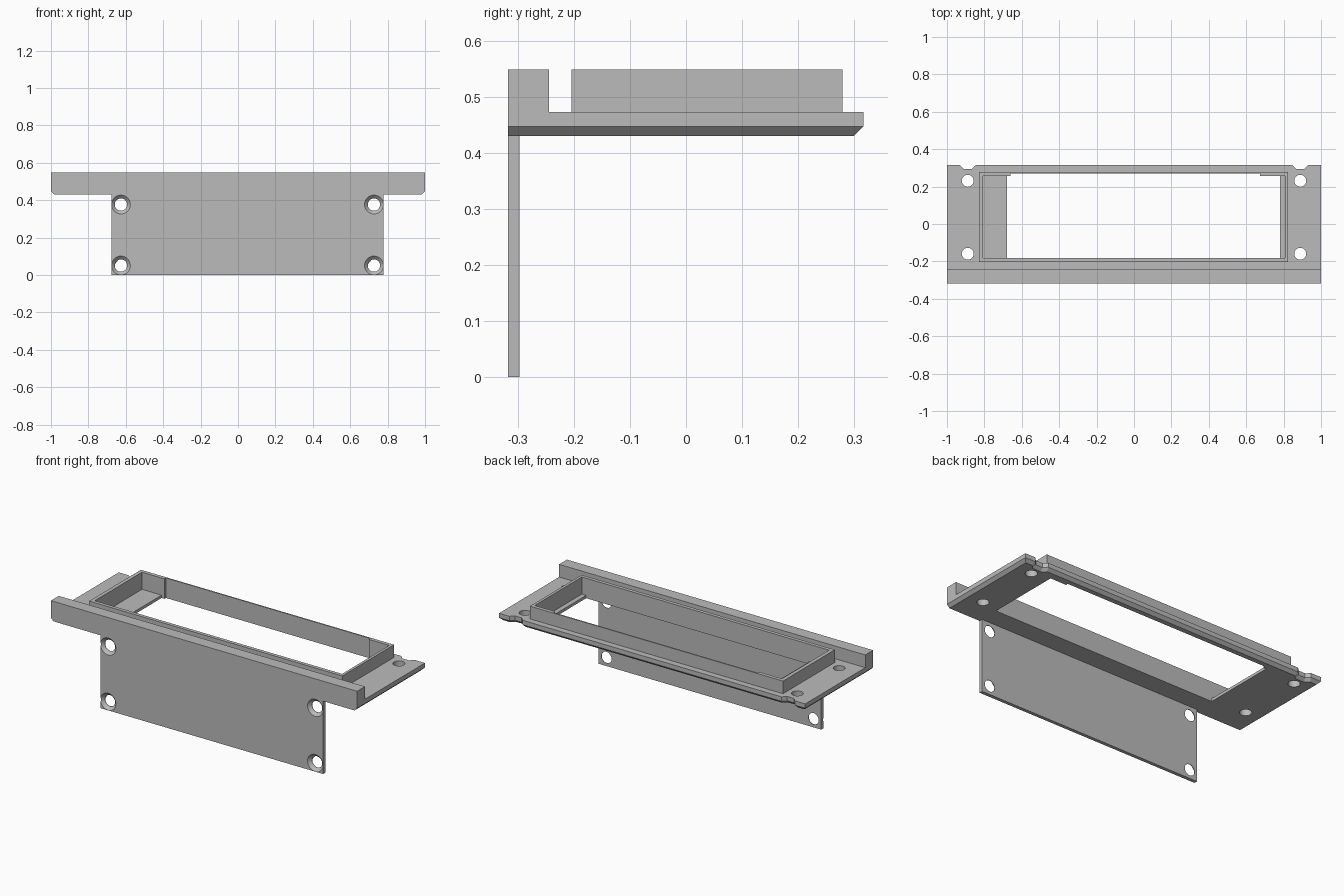
import bpy, bmesh
from math import radians
from mathutils import Matrix

cube = bpy.data.objects.get("Cube")
if cube:
    bpy.data.objects.remove(cube, do_unlink=True)

grey = bpy.data.materials.new("plain grey")
grey.use_nodes = True
colour = (0.5, 0.5, 0.5, 1)
grey.diffuse_color = colour
grey.node_tree.nodes["Principled BSDF"].inputs["Base Color"].default_value = colour

# Main levels
BOTTOM, LEDGE, TOP, RIM = 0.43, 0.447, 0.473, 0.548
FRONT, BACK = -0.317, 0.316


def finish(name, bm):
    bmesh.ops.recalc_face_normals(bm, faces=bm.faces)
    mesh = bpy.data.meshes.new(name)
    bm.to_mesh(mesh)
    bm.free()
    mesh.materials.append(grey)
    obj = bpy.data.objects.new(name, mesh)
    bpy.context.collection.objects.link(obj)
    return obj


def prism(name, outline, z0, z1, chamfer=0):
    """Extrude an outline upward, with an optional bottom chamfer behind the front edge."""
    bm = bmesh.new()
    base = bm.faces.new([bm.verts.new((x, y, z0)) for x, y in outline])
    top = bmesh.ops.extrude_face_region(bm, geom=[base], use_keep_orig=True)
    moved = [v for v in top["geom"] if isinstance(v, bmesh.types.BMVert)]
    bmesh.ops.translate(bm, verts=moved, vec=(0, 0, z1 - z0))
    bmesh.ops.recalc_face_normals(bm, faces=bm.faces)
    if chamfer:
        low = [e for e in bm.edges
               if all(abs(v.co.z - z0) < 1e-5 for v in e.verts)
               and any(v.co.y > FRONT + 0.01 for v in e.verts)]
        bmesh.ops.bevel(bm, geom=low, offset=chamfer, segments=1, affect='EDGES')
    return finish(name, bm)


def box(name, x0, x1, y0, y1, z0, z1):
    return prism(name, [(x0, y0), (x1, y0), (x1, y1), (x0, y1)], z0, z1)


def drill(centre, r0, r1, depth, forward=False):
    """Round cutter centred on a point; forward turns its axis along y."""
    bm = bmesh.new()
    turn = Matrix.Rotation(radians(-90), 4, 'X') if forward else Matrix()
    bmesh.ops.create_cone(bm, cap_ends=True, segments=32, radius1=r0, radius2=r1,
                          depth=depth, matrix=Matrix.Translation(centre) @ turn)
    return finish("cutter", bm)


def cut(target, cutters):
    bpy.context.view_layer.objects.active = target
    for cutter in cutters:
        cutter.hide_render = True
        mod = target.modifiers.new("cut", 'BOOLEAN')
        mod.operation, mod.solver, mod.object = 'DIFFERENCE', 'EXACT', cutter
        bpy.ops.object.modifier_apply(modifier=mod.name)
        bpy.data.objects.remove(cutter, do_unlink=True)


def window(x0, x1, z0, z1):
    """Window cutter whose back corners step inward around small tabs."""
    front, tab, back = -0.183, 0.257, 0.271
    return prism("cutter", [(x0, front), (x1, front), (x1, tab), (0.675, tab),
                            (0.675, back), (-0.66, back), (-0.66, tab), (x0, tab)], z0, z1)


# Flat mounting plate with two notches in the back edge and a chamfered underside
right_half = [(1, FRONT), (1, BACK), (0.933, BACK), (0.911, BACK - 0.022),
              (0.867, BACK - 0.022), (0.845, BACK)]
outline = right_half + [(-x, y) for x, y in reversed(right_half)]
plate = prism("mounting_plate", outline, BOTTOM, TOP, LEDGE - BOTTOM)
screw_holes = [drill((x, y, TOP), 0.032, 0.032, 0.3)
               for x in (-0.889, 0.889) for y in (-0.159, 0.231)]
cut(plate, [window(-0.807, 0.808, LEDGE, 0.7), window(-0.679, 0.78, 0.3, 0.7)] + screw_holes)

# Raised frame around the window
frame = box("window_frame", -0.829, 0.824, -0.204, 0.279, TOP, RIM)
cut(frame, [window(-0.807, 0.808, 0.3, 0.7)])

# Raised lip along the front
lip = box("front_lip", -1, 1, FRONT, -0.244, TOP, RIM)

# Hanging front panel with countersunk holes
panel = box("front_panel", -0.675, 0.778, FRONT, -0.297, 0, BOTTOM)
for x in (-0.626, 0.727):
    for z in (0.051, 0.377):
        cut(panel, [drill((x, FRONT, z), 0.033, 0.033, 0.2, True),
                    drill((x, FRONT + 0.005, z), 0.058, 0.033, 0.025, True)])

# Smooth hole walls, crisp edges
for obj in (plate, frame, lip, panel):
    bpy.ops.object.select_all(action='DESELECT')
    obj.select_set(True)
    bpy.context.view_layer.objects.active = obj
    bpy.ops.object.shade_smooth_by_angle(angle=radians(30))
